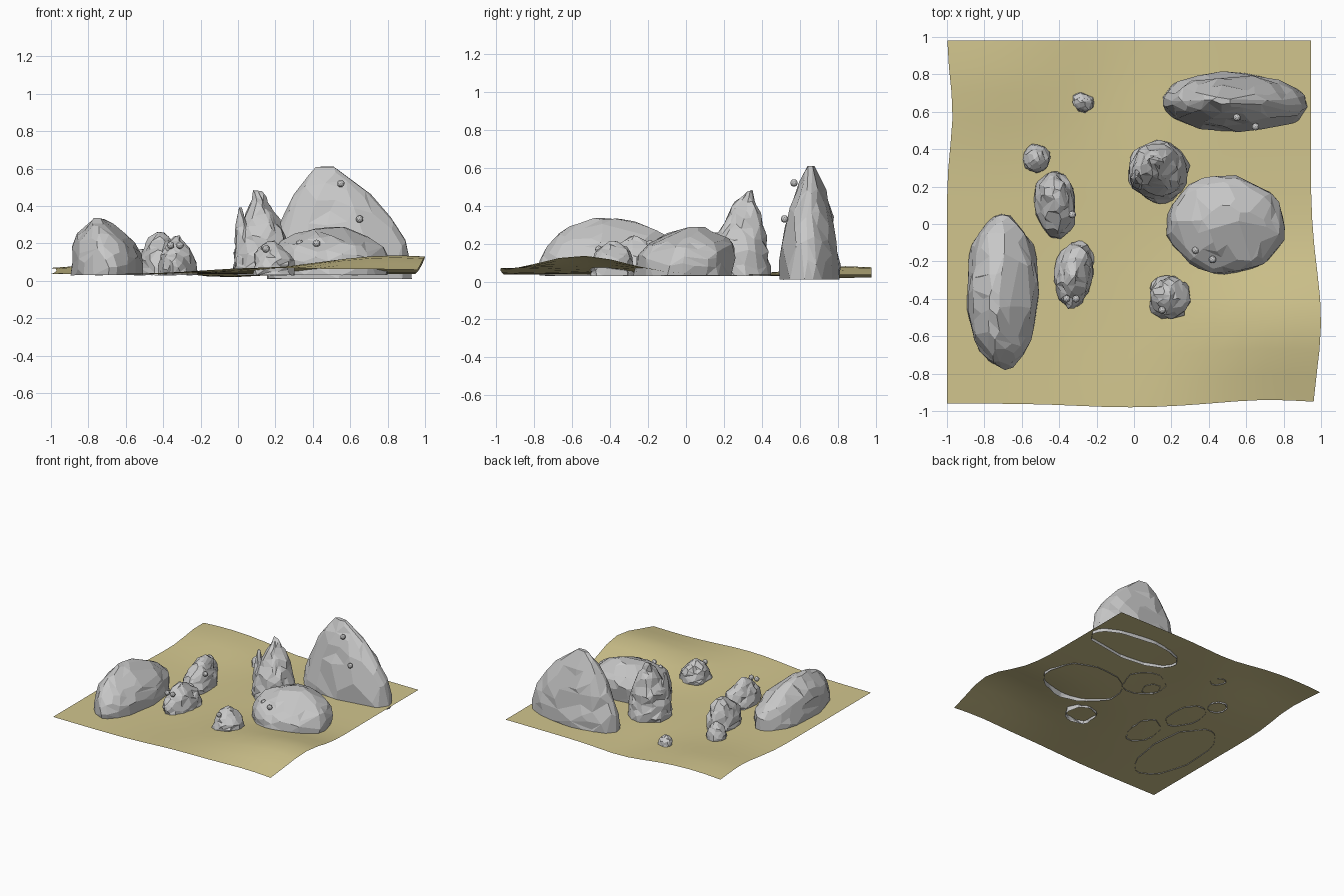
import bpy, bmesh, math, random
from mathutils import Vector, noise

random.seed(4)
cube = bpy.data.objects.get("Cube")
if cube:
    bpy.data.objects.remove(cube)


def material(name, rgb):
    mat = bpy.data.materials.new(name)
    mat.use_nodes = True
    mat.diffuse_color = (*rgb, 1)
    shader = mat.node_tree.nodes["Principled BSDF"]
    shader.inputs["Base Color"].default_value = (*rgb, 1)
    return mat


SAND = material("sand", (0.64, 0.56, 0.27))
STONE = material("grey stone", (0.58, 0.58, 0.58))


def add_object(name, bm, mat):
    mesh = bpy.data.meshes.new(name)
    bm.to_mesh(mesh)
    bm.free()
    mesh.materials.append(mat)
    obj = bpy.data.objects.new(name, mesh)
    bpy.context.collection.objects.link(obj)
    return obj


# Ground: an open sheet with soft dunes and wavering edges
def swell(value, centre, width):
    return math.exp(-((value - centre) / width) ** 2)


def ground_height(x, y):
    right_dune = 0.1 * swell(x, 0.85, 0.6) * swell(y, -0.55, 0.33)
    back_dune = 0.045 * swell(x, -0.75, 0.45) * swell(y, 0.85, 0.35)
    front_dune = 0.03 * swell(x, 0.1, 0.4) * swell(y, -1, 0.3)
    hollow = 0.022 * swell(x, -0.1, 0.25) * swell(y, 0.85, 0.4)
    return 0.036 + right_dune + back_dune + front_dune - hollow


bm = bmesh.new()
bmesh.ops.create_grid(bm, x_segments=14, y_segments=14, size=1)
for vert in bm.verts:
    x, y = vert.co.xy
    right = 0.945 + 0.055 * swell(y, -0.55, 0.4)
    left = -1 + 0.03 * swell(y, 0.6, 0.25)
    front = -0.96 - 0.02 * swell(x, 0, 0.4) + 0.02 * swell(x, 0.75, 0.3)
    x = left + (right - left) * (x + 1) / 2
    y = front + (0.98 - front) * (y + 1) / 2
    vert.co = (x, y, ground_height(x, y))
for face in bm.faces:
    face.smooth = True
add_object("sandy_ground", bm, SAND)


# Rock: a dome lofted from its footprint towards its peak without a floor,
# roughened, then decimated to irregular flat facets. A higher bulge gives
# steeper sides and a blunter top.
def rock(name, centre, half_size, peak, bulge, facets, rough, grain, turn=0, base=0.03):
    bm = bmesh.new()
    segments, levels = 28, 16
    seed = Vector(random.uniform(0, 50) for axis in "xyz")
    centre, peak_xy = Vector(centre), Vector(peak[:2])
    loops = []
    for level in range(levels):
        rise = level / levels
        spread = 1 - rise ** bulge
        middle = centre.lerp(peak_xy, rise ** 2)
        height = base + (peak[2] - base) * level / (levels - 1)
        loop = []
        for i in range(segments):
            angle = math.tau * i / segments
            across = half_size[0] * spread * math.cos(angle)
            along = half_size[1] * spread * math.sin(angle)
            offset = Vector((across * math.cos(turn) - along * math.sin(turn),
                             across * math.sin(turn) + along * math.cos(turn)))
            point = (middle + offset).to_3d()
            point.z = height
            spot = point * grain + seed
            push = noise.noise_vector(spot) + noise.noise_vector(spot * 2.3) / 2
            push.z *= 0.6 if level else 0.1
            point += push * rough
            point.z = max(point.z, 0)
            loop.append(bm.verts.new(point))
        loops.append(loop)
    for low, high in zip(loops, loops[1:]):
        for i in range(segments):
            j = (i + 1) % segments
            bm.faces.new((low[i], low[j], high[j], high[i]))
    bm.faces.new(loops[-1])
    bmesh.ops.triangulate(bm, faces=bm.faces[:])
    bmesh.ops.recalc_face_normals(bm, faces=bm.faces[:])
    count = len(bm.faces)
    obj = add_object(name, bm, STONE)
    obj.modifiers.new("facets", "DECIMATE").ratio = facets / count
    merge = obj.modifiers.new("merge_facets", "DECIMATE")
    merge.decimate_type = "DISSOLVE"
    merge.angle_limit = math.radians(9)


# Large rocks
rock("long_left_rock", (-0.7, -0.36), (0.19, 0.41), (-0.75, -0.42, 0.33),
     bulge=3, facets=230, rough=0.022, grain=8)
rock("tall_back_rock", (0.54, 0.65), (0.39, 0.155), (0.46, 0.66, 0.61),
     bulge=2.1, facets=210, rough=0.016, grain=8, turn=-0.03, base=0.01)
rock("broad_right_rock", (0.49, -0.01), (0.31, 0.26), (0.49, 0.06, 0.28),
     bulge=4, facets=210, rough=0.024, grain=7)
rock("pinnacle_rock", (0.13, 0.28), (0.155, 0.16), (0.11, 0.34, 0.48),
     bulge=2, facets=270, rough=0.022, grain=13)
rock("pinnacle_side_spire", (0.04, 0.25), (0.06, 0.08), (0, 0.25, 0.39),
     bulge=2, facets=60, rough=0.01, grain=14)

# Small rocks
rock("small_front_rock", (0.19, -0.39), (0.11, 0.12), (0.17, -0.38, 0.21),
     bulge=3, facets=190, rough=0.018, grain=17)
rock("middle_rock", (-0.32, -0.27), (0.1, 0.18), (-0.33, -0.28, 0.24),
     bulge=2.3, facets=220, rough=0.02, grain=15, turn=-0.15)
rock("inner_left_rock", (-0.42, 0.1), (0.11, 0.18), (-0.42, 0.17, 0.26),
     bulge=2.6, facets=210, rough=0.018, grain=14, turn=0.1)
rock("small_left_rock", (-0.52, 0.35), (0.073, 0.076), (-0.52, 0.35, 0.17),
     bulge=3, facets=140, rough=0.011, grain=22)
rock("tiny_back_rock", (-0.27, 0.65), (0.06, 0.05), (-0.28, 0.65, 0.11),
     bulge=3, facets=90, rough=0.01, grain=24, turn=-0.5)

# Round pebbles lodged in the rock faces
pebbles = {
    "upper_back_pebble": (0.55, 0.57, 0.52), "lower_back_pebble": (0.65, 0.52, 0.33),
    "broad_rock_pebble": (0.33, -0.14, 0.2), "broad_rock_front_pebble": (0.42, -0.19, 0.2),
    "middle_rock_pebble": (-0.36, -0.4, 0.19), "middle_rock_right_pebble": (-0.31, -0.4, 0.19),
    "inner_rock_pebble": (-0.33, 0.05, 0.18), "front_rock_pebble": (0.15, -0.46, 0.17),
}
for name, place in pebbles.items():
    bm = bmesh.new()
    bmesh.ops.create_icosphere(bm, subdivisions=2, radius=0.02)
    bmesh.ops.translate(bm, verts=bm.verts[:], vec=place)
    add_object(name, bm, STONE)
